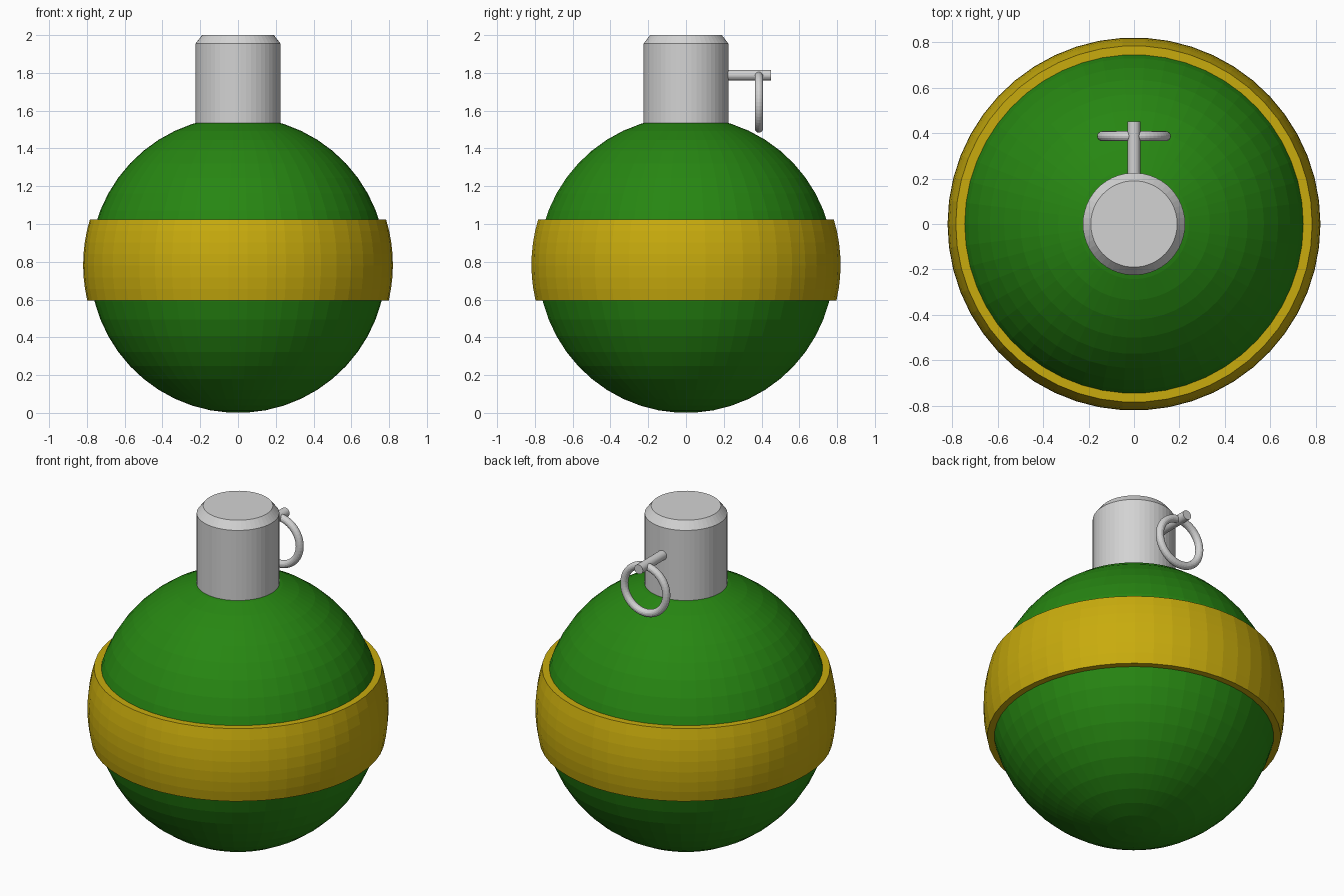
import bpy
import math
from mathutils import Matrix

SEGMENTS = 50
RADIUS = 0.784       # ball radius, also the height of its centre
BAND_RADIUS = 0.82

if "Cube" in bpy.data.objects:
    bpy.data.objects.remove(bpy.data.objects["Cube"])


def material(name, colour):
    mat = bpy.data.materials.new(name)
    mat.use_nodes = True
    mat.diffuse_color = (*colour, 1)
    mat.node_tree.nodes["Principled BSDF"].inputs["Base Color"].default_value = (*colour, 1)
    return mat


green = material("green paint", (0.02, 0.24, 0.006))
yellow = material("yellow paint", (0.58, 0.41, 0.004))
metal = material("light grey metal", (0.65, 0.65, 0.65))


def lathe(name, profile, mat, closed=False):
    """Spin a (radius, height) profile, listed bottom to top, around z."""
    n = len(profile)
    angles = [math.tau * i / SEGMENTS for i in range(SEGMENTS)]
    verts = [(r * math.cos(a), r * math.sin(a), z) for a in angles for r, z in profile]
    faces = []
    for i in range(SEGMENTS):
        a, b = i * n, (i + 1) % SEGMENTS * n
        for j in range(n if closed else n - 1):
            k = (j + 1) % n
            faces.append((a + j, b + j, b + k, a + k))
    if not closed:
        faces.append([i * n for i in reversed(range(SEGMENTS))])
        faces.append([i * n + n - 1 for i in range(SEGMENTS)])
    mesh = bpy.data.meshes.new(name)
    mesh.from_pydata(verts, [], faces)
    mesh.materials.append(mat)
    obj = bpy.data.objects.new(name, mesh)
    bpy.context.collection.objects.link(obj)
    return obj


# Ball body
rings = SEGMENTS // 2
polar = [math.pi * (i + 0.5) / rings for i in range(rings)]
lathe("ball_body", [(RADIUS * math.sin(t), RADIUS - RADIUS * math.cos(t)) for t in polar], green)

# Raised band that follows the curve of the ball
low, high, steps = 0.595, 1.025, 7
heights = [low + (high - low) * i / steps for i in range(steps + 1)]
outer = [(math.sqrt(BAND_RADIUS ** 2 - (z - RADIUS) ** 2), z) for z in heights]
lathe("band", outer + [(0.73, high), (0.73, low)], yellow, closed=True)

# Neck with a chamfered top
lathe("neck", [(0.225, 1.45), (0.225, 1.955), (0.19, 2.0)], metal)

# Pin sticking out of the back of the neck
pin = lathe("pin", [(0.028, 0.15), (0.028, 0.45)], metal)
pin.data.transform(Matrix.Translation((0, 0, 1.788)) @ Matrix.Rotation(-math.pi / 2, 4, 'X'))

# Pull ring hanging from the pin
tube = [(0.14 + 0.022 * math.cos(math.tau * i / 16), 0.022 * math.sin(math.tau * i / 16))
        for i in range(16)]
ring = lathe("pull_ring", tube, metal, closed=True)
ring.data.transform(Matrix.Translation((0, 0.386, 1.645)) @ Matrix.Rotation(-math.pi / 2, 4, 'X'))
